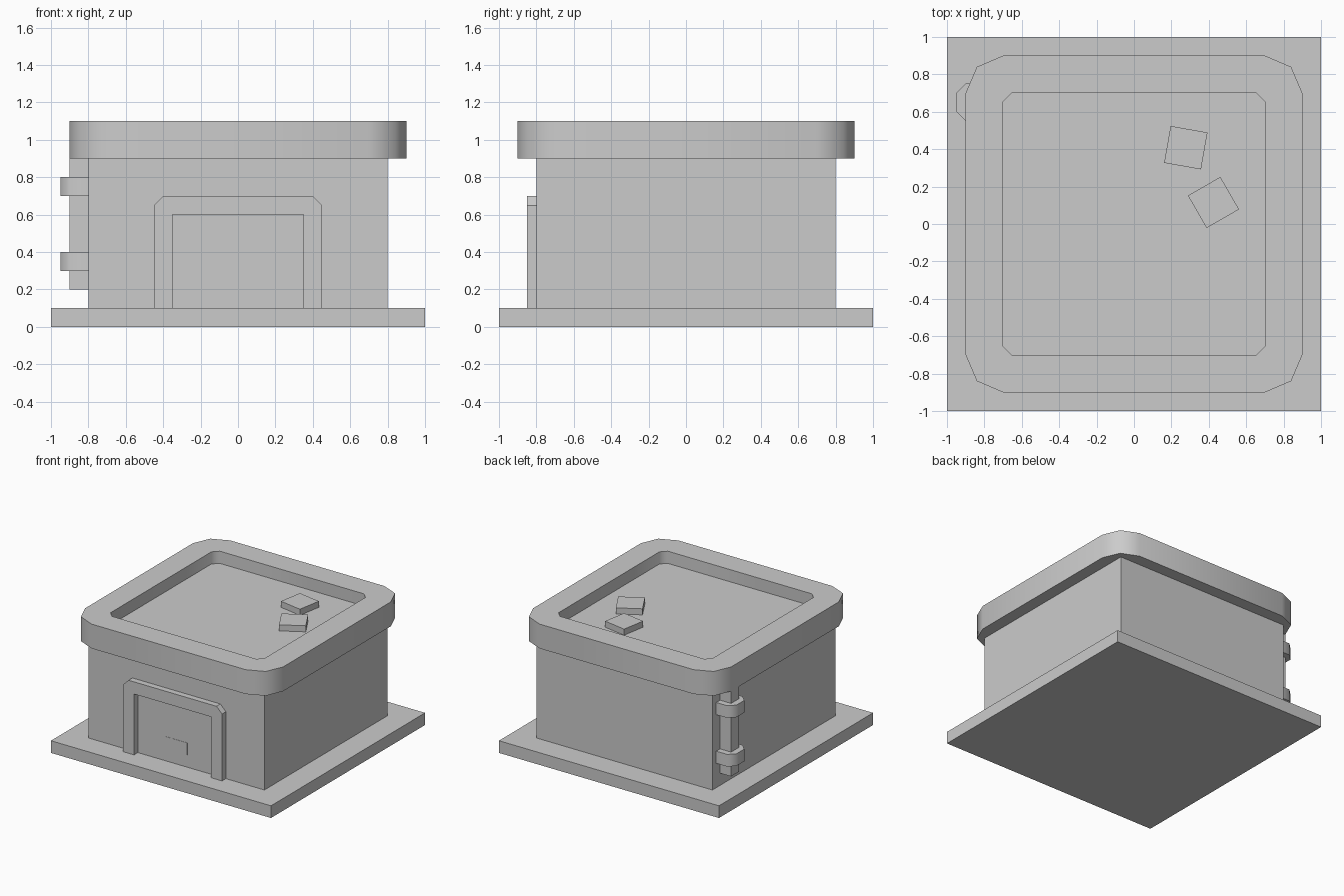
import bpy, bmesh, math

if "Cube" in bpy.data.objects:
    bpy.data.objects.remove(bpy.data.objects["Cube"])


def finish(bm, name, smooth=False):
    bmesh.ops.recalc_face_normals(bm, faces=bm.faces)
    mesh = bpy.data.meshes.new(name)
    bm.to_mesh(mesh)
    bm.free()
    ob = bpy.data.objects.new(name, mesh)
    bpy.context.collection.objects.link(ob)
    if smooth:
        bpy.ops.object.select_all(action='DESELECT')
        ob.select_set(True)
        bpy.context.view_layer.objects.active = ob
        bpy.ops.object.shade_smooth_by_angle(angle=math.radians(50))
    return ob


def box(name, lo, hi, turn=0):
    bm = bmesh.new()
    bmesh.ops.create_cube(bm, size=1)
    for v in bm.verts:
        v.co = [c * (b - a) for c, a, b in zip(v.co, lo, hi)]
    ob = finish(bm, name)
    ob.location = [(a + b) / 2 for a, b in zip(lo, hi)]
    ob.rotation_euler.z = math.radians(turn)
    return ob


def loft(name, loops, smooth=False):
    """Skin matching closed loops and cap both ends."""
    bm = bmesh.new()
    rings = [[bm.verts.new(p) for p in loop] for loop in loops]
    for a, b in zip(rings, rings[1:]):
        for i in range(len(a)):
            j = (i + 1) % len(a)
            bm.faces.new((a[i], a[j], b[j], b[i]))
    bm.faces.new(rings[0])
    bm.faces.new(rings[-1])
    return finish(bm, name, smooth)


def corner_square(half, cut, mid, z):
    """Square with three points at each corner."""
    base = [(half, half - cut), (half - mid, half - mid), (half - cut, half)]
    pts = []
    for _ in range(4):
        pts += [(x, y, z) for x, y in base]
        base = [(-y, x) for x, y in base]
    return pts


# Ground slab and walls
box("base_slab", (-1, -1, 0), (1, 1, 0.1))
box("walls", (-0.8, -0.8, 0.1), (0.8, 0.8, 0.9))

# Roof with rounded rim and sunken deck
outer, inner = (0.9, 0.2, 0.06), (0.7, 0.045, 0.0225)
loft("roof", [corner_square(*outer, 0.9), corner_square(*outer, 1.1),
              corner_square(*inner, 1.1), corner_square(*inner, 1.0)], True)

# Loose roof tiles
for i, (x, y, turn) in enumerate([(0.277, 0.408, -10), (0.425, 0.115, 30)]):
    box(f"roof_tile_{i + 1}", (x - 0.1, y - 0.1, 1.0), (x + 0.1, y + 0.1, 1.05), turn)

# Door frame
half_frame = [(0.35, 0.1), (0.45, 0.1), (0.45, 0.65), (0.4, 0.7)]
frame = half_frame + [(-x, z) for x, z in reversed(half_frame)] + [(-0.35, 0.6), (0.35, 0.6)]
loft("door_frame", [[(x, y, z) for x, z in frame] for y in (-0.8, -0.85)])

# Flat door handle plate
box("door_handle", (-0.1, -0.802, 0.2), (0.1, -0.79, 0.3))

# Drainpipe and its brackets on the left wall
box("drainpipe", (-0.9, 0.6, 0.2), (-0.8, 0.7, 0.9))
bracket = [(-0.8, 0.55), (-0.9, 0.55), (-0.95, 0.6), (-0.95, 0.7), (-0.9, 0.75), (-0.8, 0.75)]
for name, z in (("lower", 0.3), ("upper", 0.7)):
    loft(f"{name}_pipe_bracket", [[(x, y, h) for x, y in bracket] for h in (z, z + 0.1)], True)
